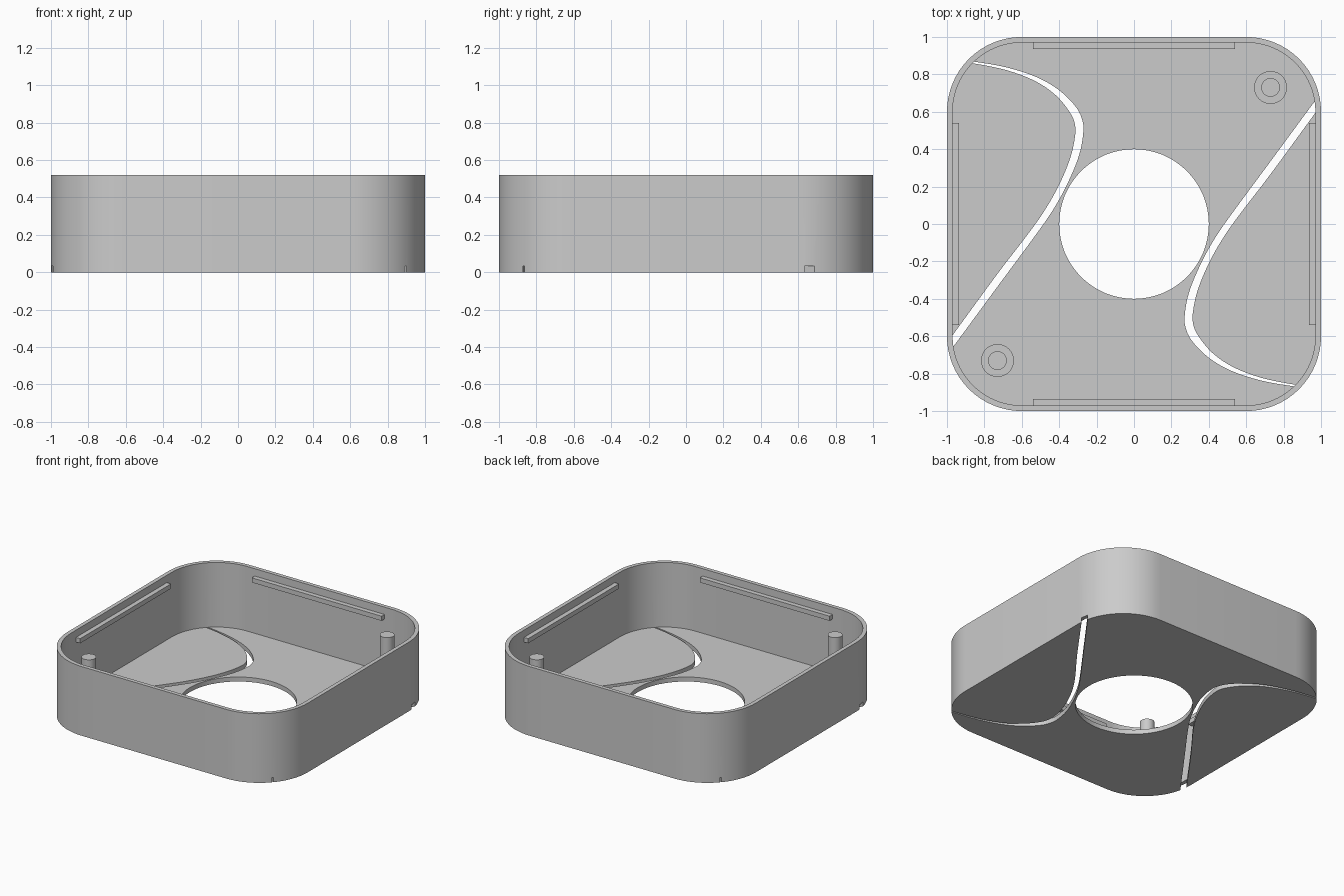
import bpy, bmesh, math
from mathutils import Vector, Matrix

cube = bpy.data.objects.get("Cube")
if cube:
    bpy.data.objects.remove(cube, do_unlink=True)

HEIGHT, FLOOR, WALL, CORNER = 0.52, 0.034, 0.03, 0.4

grey = bpy.data.materials.new("plain_grey")
grey.use_nodes = True
colour = (0.6, 0.6, 0.6, 1)
grey.diffuse_color = colour
grey.node_tree.nodes["Principled BSDF"].inputs["Base Color"].default_value = colour


def prism(name, outline, z0, z1):
    """Extrude a flat outline between two heights."""
    bm = bmesh.new()
    face = bm.faces.new([bm.verts.new((x, y, z0)) for x, y in outline])
    ext = bmesh.ops.extrude_face_region(bm, geom=[face])["geom"]
    bmesh.ops.translate(bm, vec=(0, 0, z1 - z0),
                        verts=[v for v in ext if isinstance(v, bmesh.types.BMVert)])
    bmesh.ops.recalc_face_normals(bm, faces=bm.faces)
    mesh = bpy.data.meshes.new(name)
    bm.to_mesh(mesh)
    bm.free()
    mesh.materials.append(grey)
    obj = bpy.data.objects.new(name, mesh)
    bpy.context.collection.objects.link(obj)
    return obj


def circle(r, n, cx=0, cy=0):
    return [(cx + r * math.cos(math.tau * i / n), cy + r * math.sin(math.tau * i / n))
            for i in range(n)]


def rounded_square(half, r, n=16):
    pts = []
    for k in range(4):
        mid = math.pi / 4 + k * math.pi / 2
        c = (half - r) * math.sqrt(2)
        for i in range(n + 1):
            a = k * math.pi / 2 + i * math.pi / 2 / n
            pts.append((c * math.cos(mid) + r * math.cos(a), c * math.sin(mid) + r * math.sin(a)))
    return pts


def smooth_path(pts, steps=4):
    """Pass a smooth curve through the given points."""
    p = [Vector(q) for q in pts]
    p = [2 * p[0] - p[1]] + p + [2 * p[-1] - p[-2]]
    out = []
    for a, b, c, d in zip(p, p[1:], p[2:], p[3:]):
        for i in range(steps):
            t = i / steps
            out.append(0.5 * (2 * b + (c - a) * t + (2 * a - 5 * b + 4 * c - d) * t * t
                              + (3 * b - a - 3 * c + d) * t ** 3))
    return [tuple(v) for v in out] + [tuple(p[-2])]


def cut(target, cutter):
    mod = target.modifiers.new("cut", 'BOOLEAN')
    mod.operation, mod.solver, mod.object = 'DIFFERENCE', 'EXACT', cutter
    bpy.context.view_layer.objects.active = target
    bpy.ops.object.modifier_apply(modifier=mod.name)
    bpy.data.objects.remove(cutter, do_unlink=True)


def shade(obj):
    bpy.ops.object.select_all(action='DESELECT')
    obj.select_set(True)
    bpy.context.view_layer.objects.active = obj
    bpy.ops.object.shade_smooth_by_angle(angle=math.radians(30))


# Open tray with rounded corners and a round hole in the floor
tray = prism("tray", rounded_square(1, CORNER), 0, HEIGHT)
cut(tray, prism("hollow", rounded_square(1 - WALL, CORNER - WALL), FLOOR, HEIGHT + 0.1))
cut(tray, prism("hole", circle(0.4, 64), -0.1, 0.1))

# Curved slots through the floor, running out under the wall
inner_edge = [(-1.0, 0.883), (-0.85, 0.867), (-0.68, 0.837), (-0.52, 0.785), (-0.4, 0.715),
              (-0.31, 0.625), (-0.275, 0.55), (-0.272, 0.48), (-0.293, 0.37), (-0.34, 0.25),
              (-0.412, 0.11), (-0.505, -0.03), (-0.73, -0.335), (-1.05, -0.77)]
outer_edge = [(-1.0, 0.873), (-0.85, 0.857), (-0.68, 0.822), (-0.53, 0.765), (-0.42, 0.69),
              (-0.345, 0.6), (-0.315, 0.53), (-0.318, 0.45), (-0.345, 0.34), (-0.4, 0.21),
              (-0.47, 0.085), (-0.56, -0.045), (-0.74, -0.28), (-1.05, -0.705)]
slot = smooth_path(inner_edge) + smooth_path(outer_edge)[::-1]
for sign in (1, -1):
    cut(tray, prism("slot", [(sign * x, sign * y) for x, y in slot], -0.1, FLOOR + 0.0005))
shade(tray)

# Catch strips near the rim, one inside each wall
for side, k in (("right", 2), ("front", 3), ("left", 0), ("back", 1)):
    strip = prism(side + "_catch_strip",
                  [(0.935, -0.54), (0.98, -0.54), (0.98, 0.54), (0.935, 0.54)], 0.43, 0.465)
    strip.data.transform(Matrix.Rotation(k * math.pi / 2, 4, 'Z'))

# Stepped posts in two opposite corners
for name, s in (("back_left", 0.73), ("front_right", -0.73)):
    shade(prism(name + "_post_base", circle(0.088, 32, s, s), FLOOR - 0.01, 0.12))
    shade(prism(name + "_post", circle(0.05, 32, s, s), FLOOR - 0.01, 0.456))
